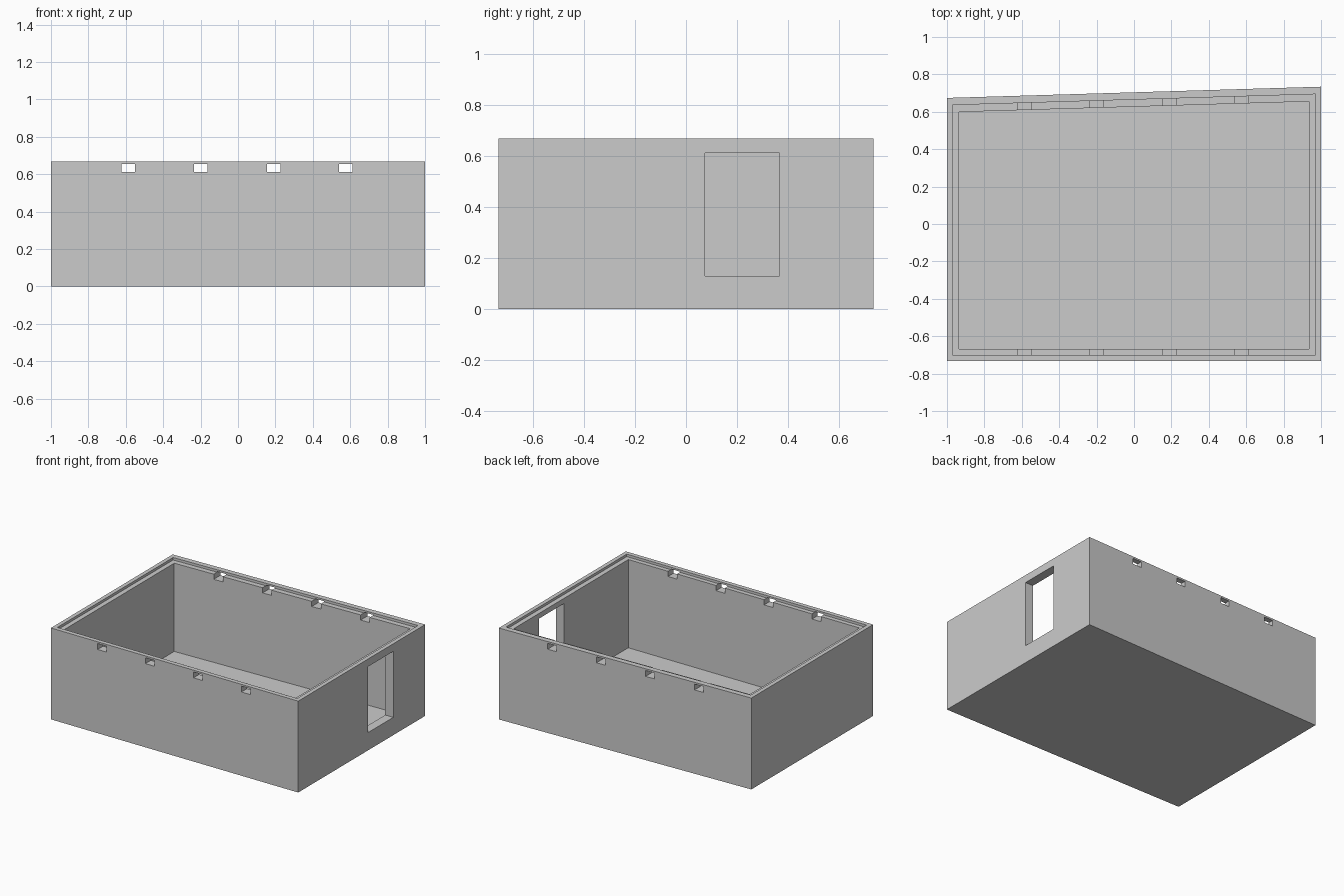
import bpy, bmesh

if "Cube" in bpy.data.objects:
    bpy.data.objects.remove(bpy.data.objects["Cube"])


def prism(name, outline, z0, z1):
    """Vertical prism from a counter-clockwise outline."""
    bm = bmesh.new()
    low = [bm.verts.new((x, y, z0)) for x, y in outline]
    high = [bm.verts.new((x, y, z1)) for x, y in outline]
    bm.faces.new(low[::-1])
    bm.faces.new(high)
    n = len(outline)
    for i in range(n):
        j = (i + 1) % n
        bm.faces.new((low[i], low[j], high[j], high[i]))
    mesh = bpy.data.meshes.new(name)
    bm.to_mesh(mesh)
    bm.free()
    obj = bpy.data.objects.new(name, mesh)
    bpy.context.collection.objects.link(obj)
    return obj


def box(name, x0, x1, y0, y1, z0, z1):
    return prism(name, [(x0, y0), (x1, y0), (x1, y1), (x0, y1)], z0, z1)


def plan(side, front, back):
    """Room outline with a slanted back wall, inset on each side."""
    x = 1 - side
    back_y = lambda px: 0.704 + 0.03 * px - back
    return [(-x, -0.733 + front), (x, -0.733 + front), (x, back_y(x)), (-x, back_y(-x))]


# Walls and thin floor
room = prism("room_shell", plan(0, 0, 0), 0, 0.668)

# Interior space and the stepped ledge around the rim
cutters = [
    prism("interior_cutter", plan(0.065, 0.064, 0.077), 0.005, 0.8),
    prism("ledge_cutter", plan(0.03, 0.032, 0.039), 0.65, 0.8),
    # Doorway in the right wall
    box("door_cutter", 0.85, 1.1, 0.075, 0.365, 0.13, 0.612),
]

# Beam slots through the front and back walls
for x in (-0.586, -0.199, 0.19, 0.577):
    for y0, y1 in ((-0.85, -0.6), (0.52, 0.85)):
        cutters.append(box("beam_slot_cutter", x - 0.036, x + 0.036, y0, y1, 0.612, 0.655))

for cutter in cutters:
    cutter.hide_render = True
    cutter.hide_set(True)
    mod = room.modifiers.new(cutter.name, 'BOOLEAN')
    mod.operation = 'DIFFERENCE'
    mod.solver = 'EXACT'
    mod.object = cutter

# Apply the cuts and remove the helpers
bpy.context.view_layer.objects.active = room
room.select_set(True)
for mod in list(room.modifiers):
    bpy.ops.object.modifier_apply(modifier=mod.name)
for cutter in cutters:
    bpy.data.objects.remove(cutter)
